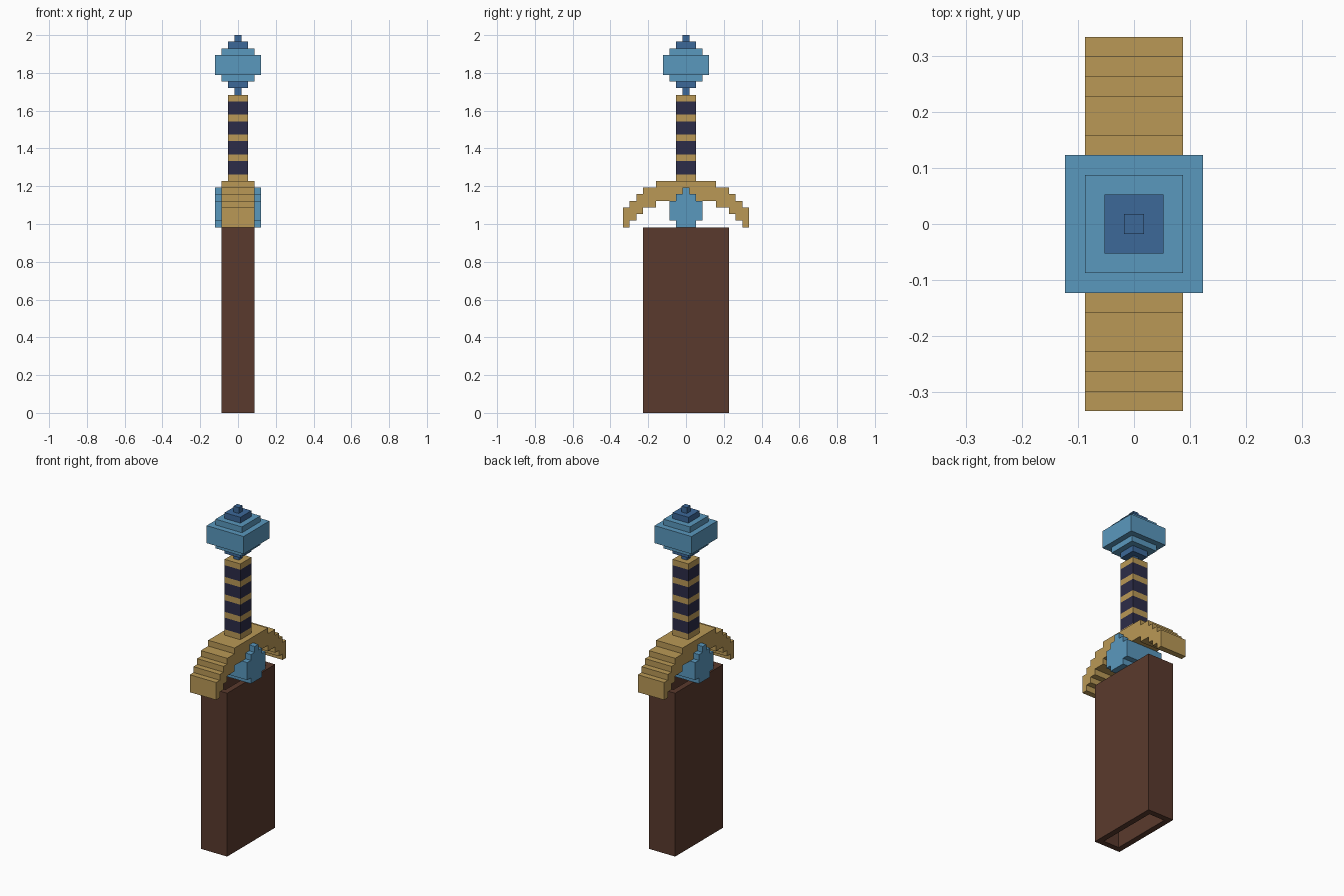
import bpy
import bmesh

cube = bpy.data.objects.get("Cube")
if cube:
    bpy.data.objects.remove(cube, do_unlink=True)

U = 2 / 57  # one block


def make_material(name, rgb):
    linear = [((c / 255 + 0.055) / 1.055) ** 2.4 for c in rgb] + [1.0]
    mat = bpy.data.materials.new(name)
    mat.use_nodes = True
    mat.diffuse_color = linear
    mat.node_tree.nodes["Principled BSDF"].inputs["Base Color"].default_value = linear
    return mat


gold = make_material("gold", (186, 153, 86))
light_blue = make_material("light blue", (90, 152, 190))
deep_blue = make_material("deep blue", (60, 104, 153))
navy = make_material("navy wrap", (44, 44, 72))
brown = make_material("brown leather", (90, 58, 45))


def finish(name, bm, mats):
    bmesh.ops.recalc_face_normals(bm, faces=bm.faces)
    mesh = bpy.data.meshes.new(name)
    bm.to_mesh(mesh)
    bm.free()
    for mat in mats:
        mesh.materials.append(mat)
    obj = bpy.data.objects.new(name, mesh)
    bpy.context.collection.objects.link(obj)
    return obj


def square_stack(name, base, steps, mats):
    """Closed stepped column; steps are (half width, height, material index)."""
    bm = bmesh.new()

    def ring(half, z):
        corners = ((-1, -1), (1, -1), (1, 1), (-1, 1))
        return [bm.verts.new((x * half * U, y * half * U, z * U)) for x, y in corners]

    def bridge(a, b, index):
        for i in range(4):
            j = (i + 1) % 4
            bm.faces.new((a[i], a[j], b[j], b[i])).material_index = index

    z, last, last_half, last_index = base, None, 0, 0
    for half, height, index in steps:
        if last is None:
            low = ring(half, z)
            bm.faces.new(low).material_index = index
        elif half == last_half:
            low = last
        else:
            # the ledge belongs to the wider step
            low = ring(half, z)
            bridge(last, low, index if half > last_half else last_index)
        z += height
        high = ring(half, z)
        bridge(low, high, index)
        last, last_half, last_index = high, half, index
    bm.faces.new(last).material_index = last_index
    return finish(name, bm, mats)


def stairs(points):
    """Turn (y, z) steps into a staircase: hold z until y is reached."""
    path = []
    for i, (y, z) in enumerate(points):
        path.append((y, z))
        if i + 1 < len(points):
            path.append((y, points[i + 1][1]))
    return path


def side_extrusion(name, half_outline, half_width, mat):
    """Mirror an outline across y = 0 and extrude it along x."""
    outline = half_outline + [(-y, z) for y, z in reversed(half_outline)]
    bm = bmesh.new()
    verts = [bm.verts.new((-half_width * U, y * U, z * U)) for y, z in outline]
    face = bm.faces.new(verts)
    extruded = bmesh.ops.extrude_face_region(bm, geom=[face])["geom"]
    moved = [v for v in extruded if isinstance(v, bmesh.types.BMVert)]
    bmesh.ops.translate(bm, verts=moved, vec=(2 * half_width * U, 0, 0))
    return finish(name, bm, [mat])


# Scabbard: open tube with one-block walls
bm = bmesh.new()
bmesh.ops.create_cube(bm, size=1)
bmesh.ops.scale(bm, vec=(5 * U, 13 * U, 28 * U), verts=bm.verts)
bmesh.ops.translate(bm, vec=(0, 0, 14 * U), verts=bm.verts)
bm.normal_update()
caps = [f for f in bm.faces if abs(f.normal.z) > 0.5]
bmesh.ops.delete(bm, geom=caps, context='FACES_ONLY')
scabbard = finish("scabbard", bm, [brown])
wall = scabbard.modifiers.new("wall", 'SOLIDIFY')
wall.thickness = U
wall.offset = -1
wall.use_even_offset = True

# Crossguard: stepped arch
upper = stairs([(4.5, 35), (6.5, 34), (7.5, 33), (8.5, 32), (9.5, 31)])
lower = stairs([(4.5, 32), (6.5, 31), (7.5, 30), (8.5, 29), (9.5, 28)])
side_extrusion("crossguard", upper + lower[::-1], 2.5, gold)

# Gem block through the middle of the guard
gem = stairs([(0.5, 34), (1.5, 33), (2.5, 32)]) + [(2.5, 29), (1.5, 29), (1.5, 28)]
side_extrusion("guard_gem", gem, 3.5, light_blue)

# Grip: gold bands between navy wraps
bands = [(1.5, 1, 0), (1.5, 2, 1)] * 4 + [(1.5, 1, 0)]
square_stack("grip", 35, bands, [gold, navy])

# Pommel: stepped gem with deep blue tips
tip = [(0.5, 1, 1), (1.5, 1, 1), (2.5, 1, 0)]
square_stack("pommel", 48, tip + [(3.5, 3, 0)] + tip[::-1], [light_blue, deep_blue])
